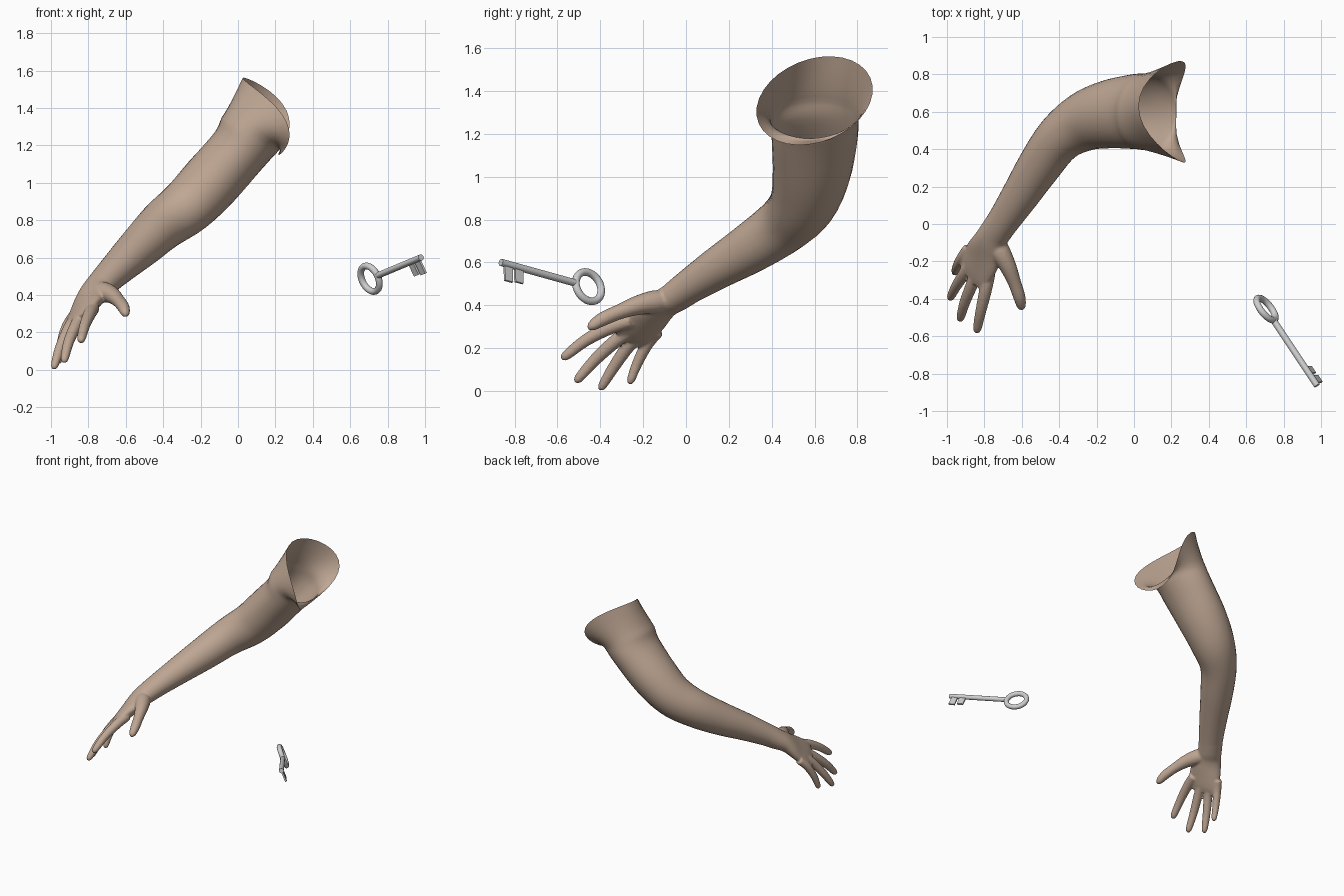
import bpy, bmesh, math
from mathutils import Vector, Matrix

if "Cube" in bpy.data.objects:
    bpy.data.objects.remove(bpy.data.objects["Cube"])

UP = Vector((0, 0, 1))


def material(name, color):
    m = bpy.data.materials.new(name)
    m.diffuse_color = (*color, 1)
    m.use_nodes = True
    m.node_tree.nodes["Principled BSDF"].inputs["Base Color"].default_value = m.diffuse_color
    return m


SKIN = material("skin", (0.52, 0.385, 0.295))
METAL = material("grey metal", (0.62, 0.62, 0.62))


def spline(rows, steps):
    """Smooth curve through section rows (x, y, z, width, height, roll)."""
    out = []
    for i in range(len(rows) - 1):
        p = [rows[max(0, min(len(rows) - 1, i + k))] for k in (-1, 0, 1, 2)]
        for s in range(steps):
            t = s / steps
            out.append([0.5 * (2 * b + (c - a) * t + (2 * a - 5 * b + 4 * c - d) * t * t
                               + (3 * b - a - 3 * c + d) * t ** 3) for a, b, c, d in zip(*p)])
    return out + [list(rows[-1])]


def make_rings(rows, steps=4, n=32):
    rows = spline(rows, steps)
    rings = []
    for i, r in enumerate(rows):
        t = (Vector(rows[min(i + 1, len(rows) - 1)][:3]) - Vector(rows[max(i - 1, 0)][:3])).normalized()
        u = t.cross(UP).normalized()
        u.rotate(Matrix.Rotation(math.radians(-r[5]), 3, t))
        v = u.cross(t)
        rings.append([Vector(r[:3]) + u * r[3] * math.cos(a) + v * r[4] * math.sin(a)
                      for a in (2 * math.pi * k / n for k in range(n))])
    return rings


def add_rings(bm, rings, caps):
    loops = [[bm.verts.new(p) for p in ring] for ring in rings]
    n = len(loops[0])
    for a, b in zip(loops, loops[1:]):
        for k in range(n):
            bm.faces.new((a[k], a[(k + 1) % n], b[(k + 1) % n], b[k]))
    if caps:
        bm.faces.new(loops[0])
        bm.faces.new(loops[-1][::-1])


def finish(name, bm, mat):
    bmesh.ops.recalc_face_normals(bm, faces=bm.faces)
    me = bpy.data.meshes.new(name)
    bm.to_mesh(me)
    bm.free()
    me.materials.append(mat)
    ob = bpy.data.objects.new(name, me)
    bpy.context.collection.objects.link(ob)
    for p in me.polygons:
        p.use_smooth = True
    return ob


# Arm: open sleeve of skin from shoulder to wrist
arm_rows = [
    (0.06, 0.60, 1.255, 0.205, 0.175, 0),
    (0.00, 0.60, 1.17, 0.20, 0.16, 0),
    (-0.14, 0.585, 1.01, 0.182, 0.16, 0),
    (-0.27, 0.545, 0.875, 0.158, 0.15, 0),
    (-0.40, 0.455, 0.775, 0.13, 0.135, 0),
    (-0.51, 0.305, 0.67, 0.116, 0.118, 0),
    (-0.61, 0.15, 0.575, 0.10, 0.098, 0),
    (-0.70, 0.015, 0.487, 0.086, 0.08, 0)]
wrist = (-0.745, -0.05, 0.44, 0.084, 0.072, -5)
rings = make_rings(arm_rows + [wrist])
axis = Vector((0.6, 0, 0.78))
N = len(rings[0])
flare = []
for s in range(5):
    t = s / 5
    ring = []
    for k in range(N):
        a = 2 * math.pi * k / N
        c, sn = math.cos(a), math.sin(a)
        # saddle-shaped shoulder rim
        rim = Vector((0.19 - 0.095 * sn + 0.07 * math.cos(2 * a), 0.60 + 0.27 * c + 0.03 * sn,
                      1.355 + 0.205 * sn + 0.03 * c))
        end = rings[0][k]
        ring.append(rim * (1 - t) ** 2 + (end + axis * 0.06) * 2 * t * (1 - t) + end * t * t)
    flare.append(ring)
bm = bmesh.new()
add_rings(bm, flare + rings, False)
finish("arm", bm, SKIN)

# Hand: palm, thumb and fingers fused into one skin
bm = bmesh.new()
palm = [arm_rows[-1], wrist,
        (-0.775, -0.105, 0.405, 0.092, 0.062, -15),
        (-0.81, -0.175, 0.345, 0.112, 0.052, -27),
        (-0.848, -0.245, 0.283, 0.117, 0.04, -33),
        (-0.87, -0.283, 0.25, 0.105, 0.026, -33)]
add_rings(bm, make_rings(palm), True)
digits = [
    # thumb
    [(-0.745, -0.09, 0.42, 0.05), (-0.715, -0.15, 0.415, 0.055), (-0.675, -0.225, 0.40, 0.046),
     (-0.64, -0.31, 0.37, 0.036), (-0.613, -0.39, 0.335, 0.033), (-0.602, -0.44, 0.303, 0.024),
     (-0.598, -0.458, 0.291, 0.008)],
    # index, middle, ring and little finger
    [(-0.775, -0.26, 0.33, 0.036), (-0.795, -0.36, 0.295, 0.034), (-0.82, -0.47, 0.235, 0.029),
     (-0.838, -0.56, 0.165, 0.023), (-0.842, -0.58, 0.148, 0.008)],
    [(-0.83, -0.23, 0.30, 0.034), (-0.865, -0.32, 0.24, 0.033), (-0.905, -0.42, 0.15, 0.029),
     (-0.927, -0.50, 0.06, 0.022), (-0.931, -0.517, 0.04, 0.008)],
    [(-0.86, -0.18, 0.29, 0.034), (-0.905, -0.26, 0.22, 0.032), (-0.952, -0.335, 0.115, 0.028),
     (-0.98, -0.39, 0.025, 0.021), (-0.985, -0.402, 0.004, 0.008)],
    [(-0.885, -0.13, 0.28, 0.03), (-0.92, -0.18, 0.22, 0.029), (-0.947, -0.227, 0.13, 0.025),
     (-0.957, -0.258, 0.05, 0.019), (-0.959, -0.267, 0.033, 0.007)]]
for rows in digits:
    add_rings(bm, make_rings([(*r, r[3], 0) for r in rows], 4, 16), True)
hand = finish("hand", bm, SKIN)
rm = hand.modifiers.new("fuse", 'REMESH')
rm.mode = 'VOXEL'
rm.voxel_size = 0.007
rm.use_smooth_shade = True
sm = hand.modifiers.new("soften", 'SMOOTH')
sm.factor = 0.5
sm.iterations = 6

# Key frame: X along the shaft, Y towards the teeth, Z through the bow
d = Vector((0.54, -0.81, 0.225)).normalized()
nrm = Vector((0.72, 0.63, 0.35))
nrm = (nrm - d * nrm.dot(d)).normalized()
M = Matrix((d, nrm.cross(d), nrm)).transposed().to_4x4()
M.translation = Vector((0.706, -0.455, 0.487))
if M.col[1].z > 0:
    M = M @ Matrix.Rotation(math.pi, 4, 'X')

# Key bow ring
bpy.ops.mesh.primitive_torus_add(major_radius=0.073, minor_radius=0.018,
                                 major_segments=40, minor_segments=14)
bow = bpy.context.object
bow.name = "key_bow"
bow.matrix_world = M
bow.data.materials.append(METAL)
bpy.ops.object.shade_smooth()

# Key shaft
L0, L1 = 0.07, 0.505
bpy.ops.mesh.primitive_cylinder_add(vertices=24, radius=0.017, depth=L1 - L0)
shaft = bpy.context.object
shaft.name = "key_shaft"
shaft.matrix_world = M @ Matrix.Translation(((L0 + L1) / 2, 0, 0)) @ Matrix.Rotation(math.pi / 2, 4, 'Y')
shaft.data.materials.append(METAL)
bpy.ops.object.shade_smooth_by_angle()

# Key teeth
for i, (back, length) in enumerate([(0.042, 0.088), (0.102, 0.08)]):
    bpy.ops.mesh.primitive_cube_add(size=1)
    tooth = bpy.context.object
    tooth.name = f"key_tooth_{i + 1}"
    tooth.matrix_world = (M @ Matrix.Translation((L1 - back, length / 2, 0))
                          @ Matrix.Diagonal((0.045, length, 0.012, 1)))
    tooth.data.materials.append(METAL)
